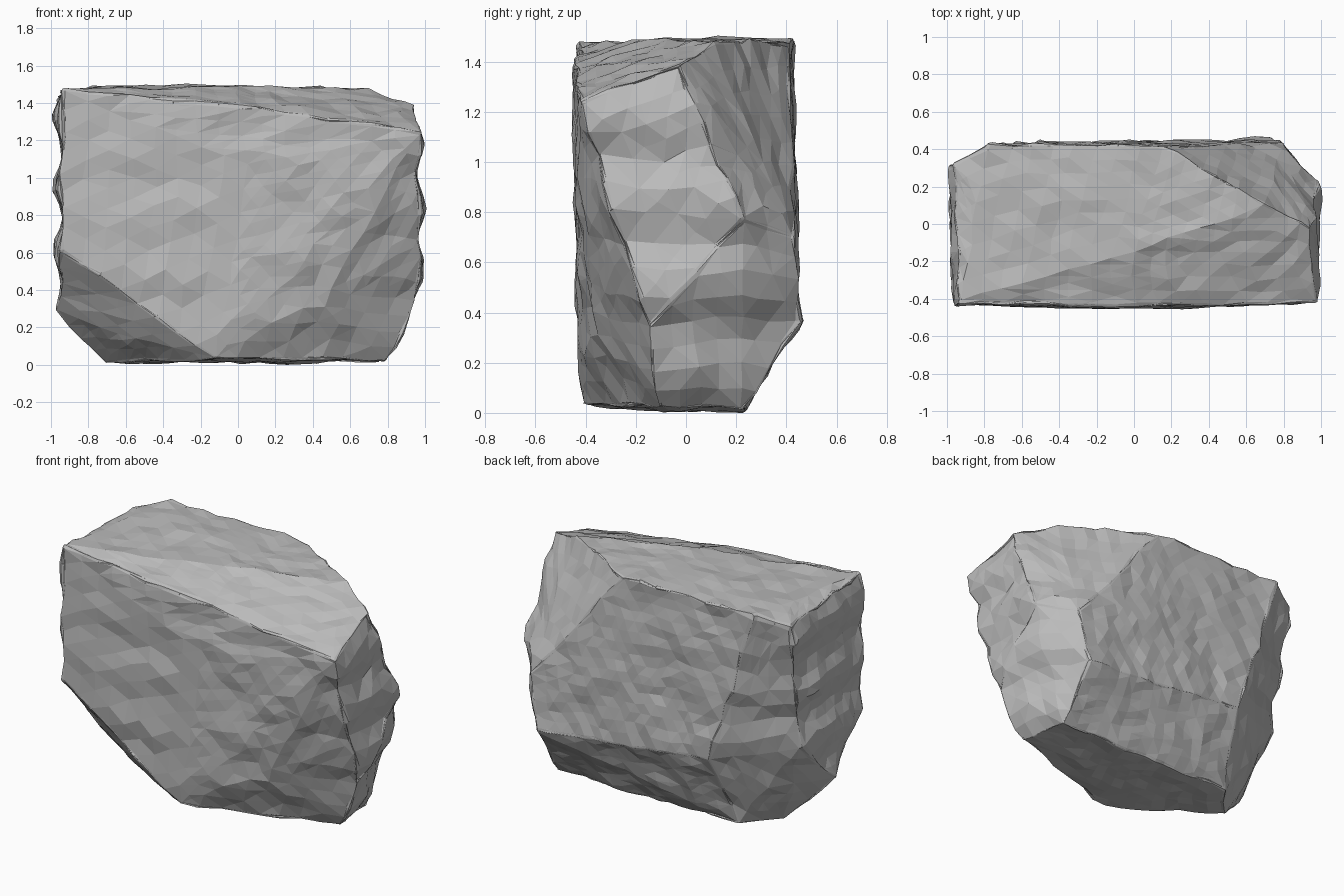
import bpy, bmesh
from math import radians, cos
from mathutils import Vector, noise

cube = bpy.data.objects.get("Cube")
if cube:
    bpy.data.objects.remove(cube, do_unlink=True)

# Corner points of the chiselled block
TOP = [(-.95, -.435, 1.5), (0, -.435, 1.415), (.97, -.43, 1.285), (.95, -.02, 1.42),
       (.7, .11, 1.515), (0, -.14, 1.525), (.15, .42, 1.515), (-.78, .425, 1.51),
       (-.96, .32, 1.45)]
SIDES = [(.98, .22, .8), (.97, -.15, .36), (.8, .43, .72), (.73, .45, .38),
         (-.47, .44, .52), (-.95, .18, .62), (-.965, -.13, .3), (-.95, -.43, .65),
         (.5, -.37, .43), (.05, -.45, 1.1)]
BASE = [(-.12, -.42, .05), (-.72, .02, .04), (-.52, .23, .04),
        (.75, .23, .04), (.8, -.1, .05)]

bm = bmesh.new()
for p in TOP + SIDES + BASE:
    bm.verts.new(p)
bmesh.ops.convex_hull(bm, input=bm.verts[:])
bmesh.ops.delete(bm, geom=[v for v in bm.verts if not v.link_faces], context='VERTS')

# Narrow worn strips along the facet edges
ridges = [e for e in bm.edges if e.calc_face_angle(0) > radians(24)]
bmesh.ops.bevel(bm, geom=ridges, offset=.014, segments=2, profile=.7,
                affect='EDGES', clamp_overlap=False)
bmesh.ops.remove_doubles(bm, verts=bm.verts[:], dist=.002)

# Break the facets into irregular triangles
for step in range(6):
    bmesh.ops.triangulate(bm, faces=bm.faces[:])
    flat = [e for e in bm.edges if e.is_manifold and e.calc_face_angle(0) < radians(2)]
    bmesh.ops.beautify_fill(bm, faces=bm.faces[:], edges=flat)
    longest = [e for e in bm.edges if e.calc_length() > .14]
    if not longest:
        break
    bmesh.ops.subdivide_edges(bm, edges=longest, cuts=1)
bmesh.ops.triangulate(bm, faces=bm.faces[:])
bmesh.ops.recalc_face_normals(bm, faces=bm.faces[:])
bm.normal_update()


def weather(v):
    """Level ledges on the two ends, soft ripples and chips, wandering ridges."""
    c, n = v.co, v.normal
    crest = 1.23 if c.x > 0 else 1.34
    ledge = cos(18 * (c.z - crest)) * .022 * abs(n.x) ** 2
    ripple = noise.noise(Vector((c.x * 2, c.y * 2, c.z * 4.5))) * .018
    chip = noise.noise(c * 9 + Vector((5, 3, 7))) * .018
    drift = noise.noise_vector(c * 5) * .03
    return n * (ledge + ripple + chip) + drift - n * drift.dot(n)


moves = [weather(v) for v in bm.verts]
for v, m in zip(bm.verts, moves):
    v.co += m

# Stand the block on the ground
bmesh.ops.translate(bm, verts=bm.verts[:], vec=(0, 0, -min(v.co.z for v in bm.verts)))

mesh = bpy.data.meshes.new("boulder")
bm.to_mesh(mesh)
bm.free()
boulder = bpy.data.objects.new("boulder", mesh)
bpy.context.collection.objects.link(boulder)

# Plain grey stone
stone = bpy.data.materials.new("grey_stone")
stone.use_nodes = True
grey = (.5, .5, .5, 1)
stone.diffuse_color = grey
bsdf = stone.node_tree.nodes["Principled BSDF"]
bsdf.inputs["Base Color"].default_value = grey
bsdf.inputs["Roughness"].default_value = .9
mesh.materials.append(stone)
